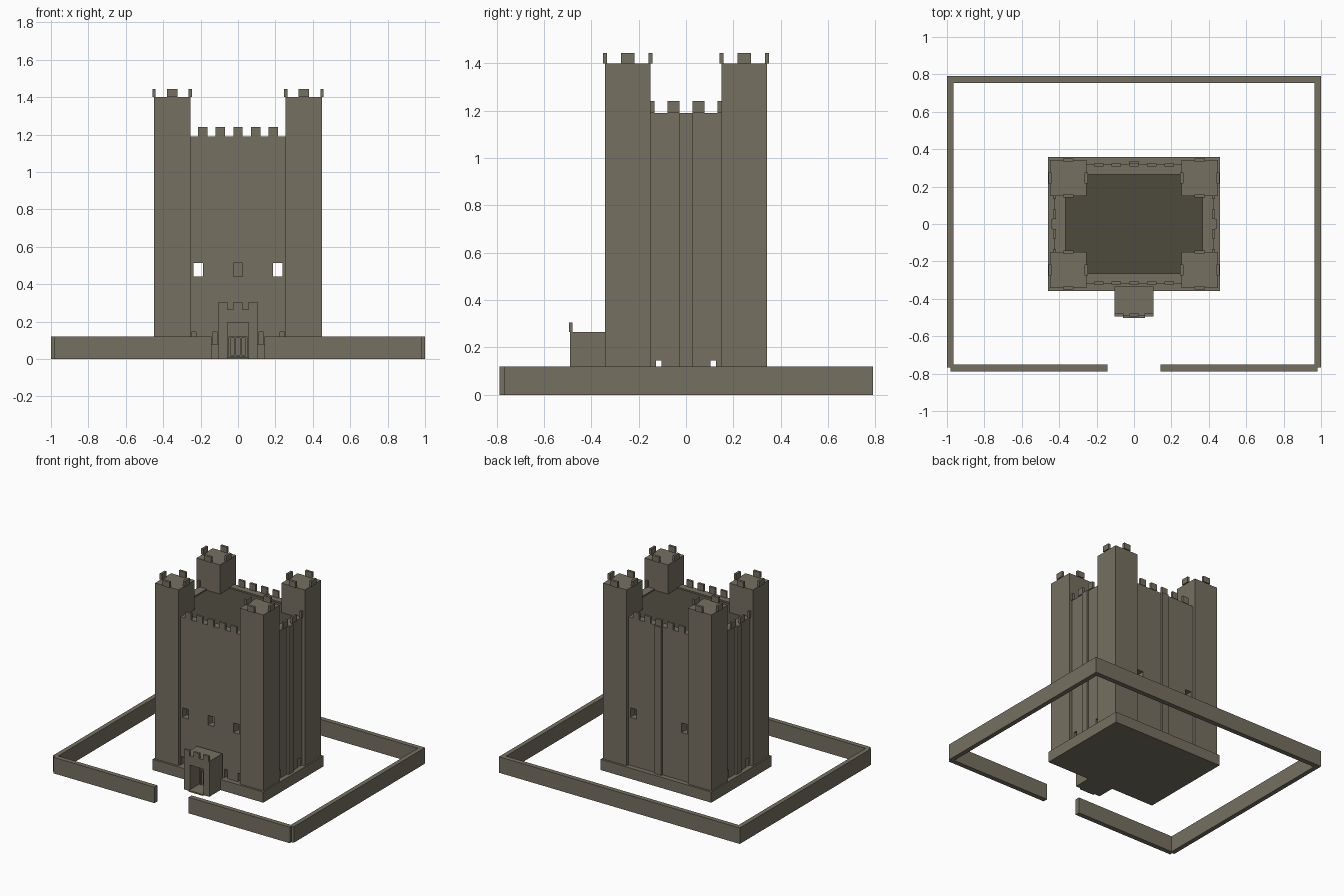
import bpy
import bmesh

cube = bpy.data.objects.get("Cube")
if cube:
    bpy.data.objects.remove(cube, do_unlink=True)


def material(name, rgb):
    m = bpy.data.materials.new(name)
    m.use_nodes = True
    m.diffuse_color = (*rgb, 1)
    m.node_tree.nodes["Principled BSDF"].inputs["Base Color"].default_value = (*rgb, 1)
    return m


stone = material("warm grey stone", (0.18, 0.16, 0.12))
dark = material("dark roof stone", (0.075, 0.068, 0.047))


def boxes(name, spans, mat=stone):
    """One object from boxes given as (x0, x1, y0, y1, z0, z1)."""
    bm = bmesh.new()
    for x0, x1, y0, y1, z0, z1 in spans:
        verts = bmesh.ops.create_cube(bm, size=1)["verts"]
        for v in verts:
            v.co = (x1 if v.co.x > 0 else x0,
                    y1 if v.co.y > 0 else y0,
                    z1 if v.co.z > 0 else z0)
    bmesh.ops.recalc_face_normals(bm, faces=bm.faces)
    mesh = bpy.data.meshes.new(name)
    bm.to_mesh(mesh)
    bm.free()
    mesh.materials.append(mat)
    ob = bpy.data.objects.new(name, mesh)
    bpy.context.scene.collection.objects.link(ob)
    return ob


def cut(ob, spans):
    """Cut box-shaped openings through an object."""
    cutter = boxes("opening_cutter", spans)
    cutter.hide_render = True
    mod = ob.modifiers.new("openings", "BOOLEAN")
    mod.operation = "DIFFERENCE"
    mod.solver = "EXACT"
    mod.object = cutter
    bpy.context.view_layer.objects.active = ob
    bpy.ops.object.modifier_apply(modifier=mod.name)
    bpy.data.objects.remove(cutter, do_unlink=True)


def block(cx, cy, wx, wy, z0, z1):
    return (cx - wx / 2, cx + wx / 2, cy - wy / 2, cy + wy / 2, z0, z1)


BASE, WALL, TOWER = 0.08, 1.19, 1.40
SIDES = (("left", 1), ("right", -1))
ENDS = (("front", -1), ("back", 1))

# Plinth and roof
boxes("plinth", [block(0, 0, 0.92, 0.715, 0, BASE)])
boxes("roof", [block(0, 0, 0.74, 0.54, WALL - 0.03, WALL - 0.01)], dark)

# Corner towers, each with a merlon in the middle of every side
for end, sy in ENDS:
    for side, sx in SIDES:
        cx, cy = sx * 0.352, sy * 0.246
        boxes(f"{end}_{side}_tower", [block(cx, cy, 0.195, 0.192, BASE, TOWER)])
        merlons = []
        for s in (-1, 1):
            merlons.append(block(cx + s * 0.097, cy, 0.018, 0.057, TOWER, TOWER + 0.043))
            merlons.append(block(cx, cy + s * 0.096, 0.057, 0.018, TOWER, TOWER + 0.043))
        boxes(f"{end}_{side}_tower_merlons", merlons)

# Front and back walls with windows, low openings and merlons
for end, sy in ENDS:
    wall = boxes(f"{end}_wall", [block(0, sy * 0.293, 0.56, 0.055, BASE, WALL)])
    xs = (-0.213, 0, 0.213) if sy < 0 else (-0.213, 0.213)
    holes = [block(x, sy * 0.293, 0.05, 0.2, 0.44, 0.512) for x in xs]
    if sy < 0:
        holes += [block(x, -0.293, 0.025, 0.2, BASE - 0.02, 0.145)
                  for x in (-0.237, -0.125, 0.125, 0.237)]
    cut(wall, holes)
    boxes(f"{end}_wall_merlons",
          [block(i * 0.094, sy * 0.316, 0.05, 0.016, WALL, WALL + 0.05) for i in range(-2, 3)])
boxes("back_pilaster", [block(0, 0.324, 0.055, 0.022, BASE, WALL)])

# Side walls with low openings, pilasters and merlons
for side, sx in SIDES:
    wall = boxes(f"{side}_wall", [block(sx * 0.396, 0, 0.06, 0.34, BASE, WALL)])
    cut(wall, [block(sx * 0.396, y, 0.2, 0.025, BASE - 0.02, 0.145) for y in (-0.115, 0.115)])
    boxes(f"{side}_pilaster", [block(sx * 0.43, 0, 0.022, 0.055, BASE, WALL)])
    boxes(f"{side}_wall_merlons",
          [block(sx * 0.426, (i + 0.5) * 0.105, 0.016, 0.05, WALL, WALL + 0.05)
           for i in range(-2, 2)])

# Gatehouse with passage, sill, merlons and barred gate
gatehouse = boxes("gatehouse", [(-0.105, 0.105, -0.49, -0.335, 0, 0.265)])
cut(gatehouse, [(-0.056, 0.056, -0.6, -0.37, 0.01, 0.195)])
boxes("gate_sill", [(-0.06, 0.06, -0.503, -0.485, 0, 0.01)])
boxes("gatehouse_merlons",
      [block(x, -0.487, 0.046, 0.016, 0.265, 0.305) for x in (-0.08, 0, 0.08)])
boxes("gate_bars",
      [block(x, -0.38, 0.01, 0.01, 0.01, 0.12) for x in (-0.045, -0.015, 0.015, 0.045)]
      + [block(0, -0.38, 0.1, 0.008, z, z + 0.008) for z in (0.014, 0.112)])

# Low outer wall, open in front of the gate
for side, sx in SIDES:
    boxes(f"{side}_outer_wall", [block(sx * 0.983, 0.012, 0.034, 1.556, 0, 0.12)])
    boxes(f"front_{side}_outer_wall", [block(sx * 0.562, -0.77, 0.84, 0.036, 0, 0.12)])
boxes("back_outer_wall", [block(0, 0.772, 1.95, 0.036, 0, 0.12)])
